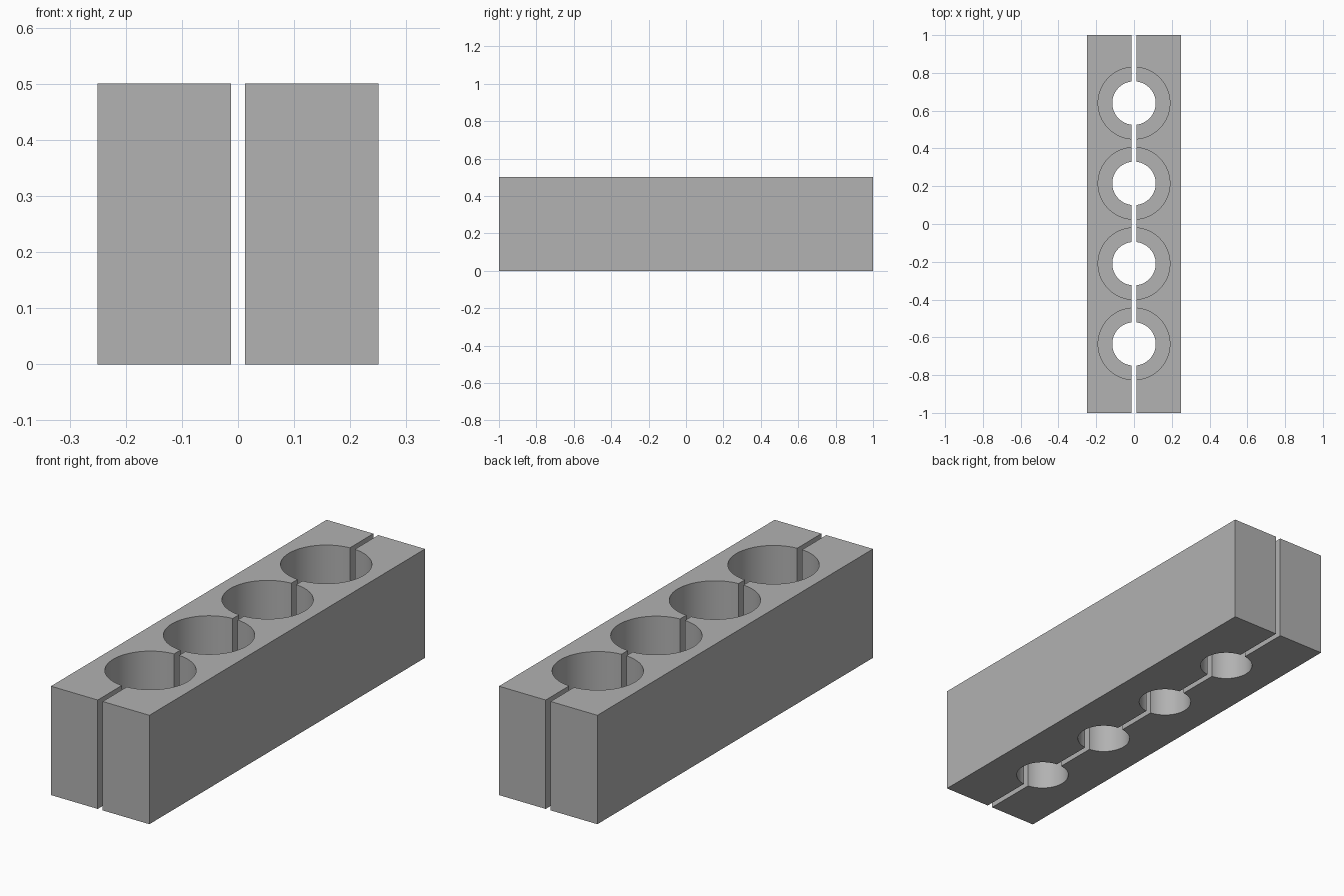
import bpy
import math

if "Cube" in bpy.data.objects:
    bpy.data.objects.remove(bpy.data.objects["Cube"])

LENGTH, WIDTH, HEIGHT = 2.0, 0.5, 0.5
GAP = 0.025
HOLES_Y = [-0.635 + 0.425 * i for i in range(4)]
STEP_Z = 0.25            # ledge between wide bore and narrow bore

grey = bpy.data.materials.new("plain grey")
grey.diffuse_color = (0.445, 0.445, 0.445, 1.0)
grey.use_nodes = True
grey.node_tree.nodes["Principled BSDF"].inputs["Base Color"].default_value = grey.diffuse_color


def bore(name, radius, z0, z1, y):
    bpy.ops.mesh.primitive_cylinder_add(vertices=96, radius=radius, depth=z1 - z0,
                                        location=(0, y, (z0 + z1) / 2))
    ob = bpy.context.object
    ob.name = name
    ob.hide_render = True
    return ob


# Stepped round cutters: wide bore on top, narrow bore through the bottom
cutters = []
for y in HOLES_Y:
    cutters.append(bore("wide_bore", 0.19, STEP_Z, HEIGHT + 0.1, y))
    cutters.append(bore("narrow_bore", 0.115, -0.1, STEP_Z + 0.05, y))

# Two half blocks, separated by a narrow slot
for name, side in (("left_half", -1), ("right_half", 1)):
    w = (WIDTH - GAP) / 2
    bpy.ops.mesh.primitive_cube_add(size=1, location=(side * (GAP + w) / 2, 0, HEIGHT / 2))
    half = bpy.context.object
    half.name = name
    half.scale = (w, LENGTH, HEIGHT)
    bpy.ops.object.transform_apply(location=True, rotation=False, scale=True)
    half.data.materials.append(grey)
    for c in cutters:
        mod = half.modifiers.new("bore", 'BOOLEAN')
        mod.operation = 'DIFFERENCE'
        mod.solver = 'EXACT'
        mod.object = c
        bpy.ops.object.modifier_apply(modifier=mod.name)
    bpy.ops.object.shade_smooth_by_angle(angle=math.radians(30))

# Remove the helpers
for c in cutters:
    bpy.data.objects.remove(c, do_unlink=True)
